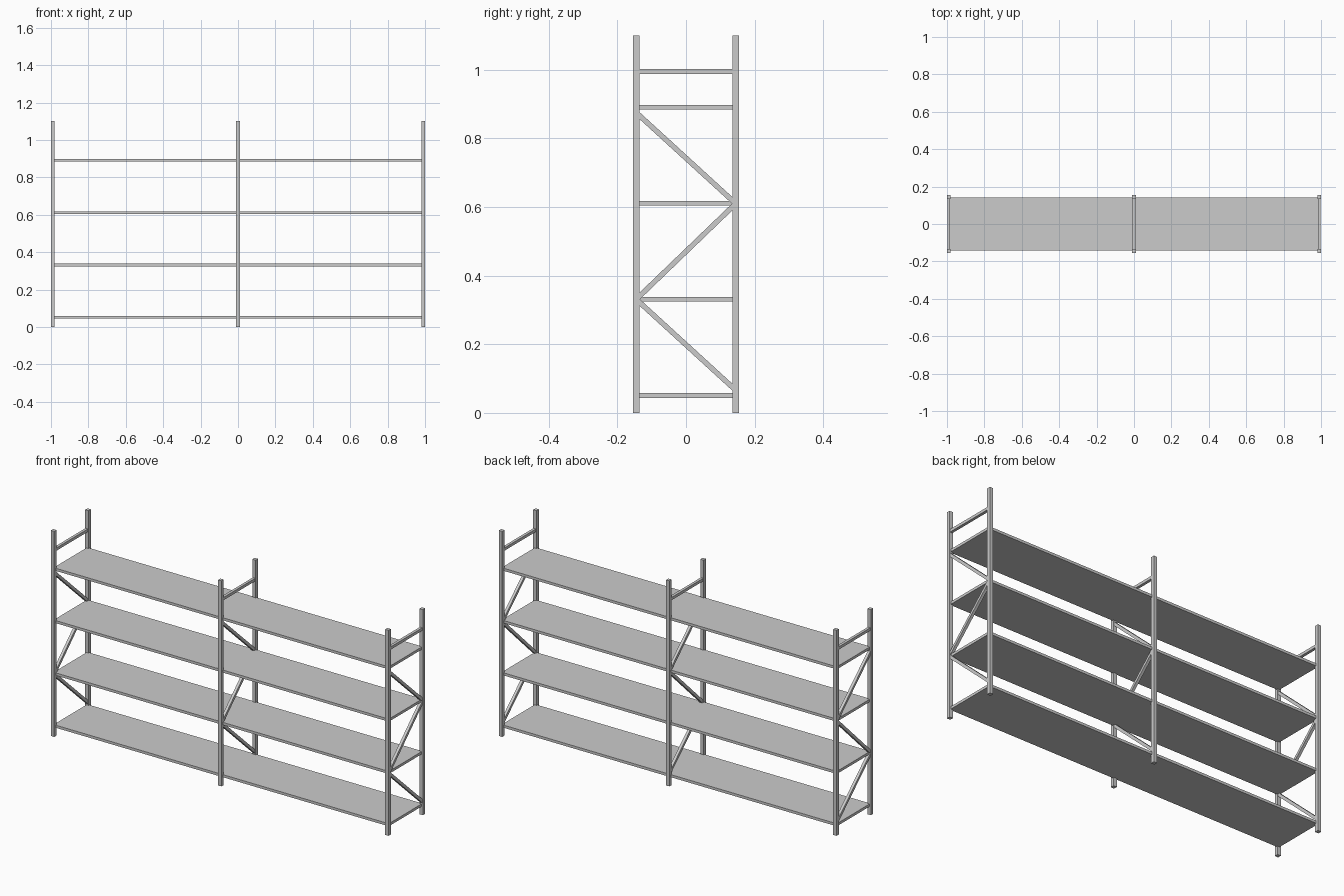
import bpy
from math import atan2
from mathutils import Vector

if "Cube" in bpy.data.objects:
    bpy.data.objects.remove(bpy.data.objects["Cube"])

POST, BAR = 0.02, 0.015      # square section sizes
POST_Y, HEIGHT = 0.145, 1.10
FRAMES = {"left": -0.99, "middle": 0.0, "right": 0.99}
SHELF_Z = (0.051, 0.331, 0.611, 0.891)


def box(name, centre, size, tilt=0.0):
    bpy.ops.mesh.primitive_cube_add(size=1, location=centre, rotation=(tilt, 0, 0))
    ob = bpy.context.object
    ob.name = name
    ob.scale = size
    bpy.ops.object.transform_apply(location=False, rotation=False, scale=True)
    return ob


def bar(name, x, start, end):
    """Square bar in a frame's side plane between two (y, z) points."""
    a, b = Vector(start), Vector(end)
    mid, d = (a + b) / 2, b - a
    box(name, (x, mid.x, mid.y), (BAR, d.length, BAR), atan2(d.y, d.x))


# Upright frames: two posts, a top tie and three zigzag braces
zigzag = [(-POST_Y, 0.875), (POST_Y, 0.61), (-POST_Y, 0.331), (POST_Y, 0.066)]
for side, x in FRAMES.items():
    for label, y in (("front", -POST_Y), ("back", POST_Y)):
        box(f"{side}_{label}_post", (x, y, HEIGHT / 2), (POST, POST, HEIGHT))
    bar(f"{side}_top_tie", x, (-POST_Y, 0.995), (POST_Y, 0.995))
    for i, (p, q) in enumerate(zip(zigzag, zigzag[1:])):
        bar(f"{side}_diagonal_brace_{i + 1}", x, p, q)

# Full-length shelves
for i, z in enumerate(SHELF_Z):
    box(f"shelf_{i + 1}", (0, 0, z), (1.985, 0.284, 0.014))
